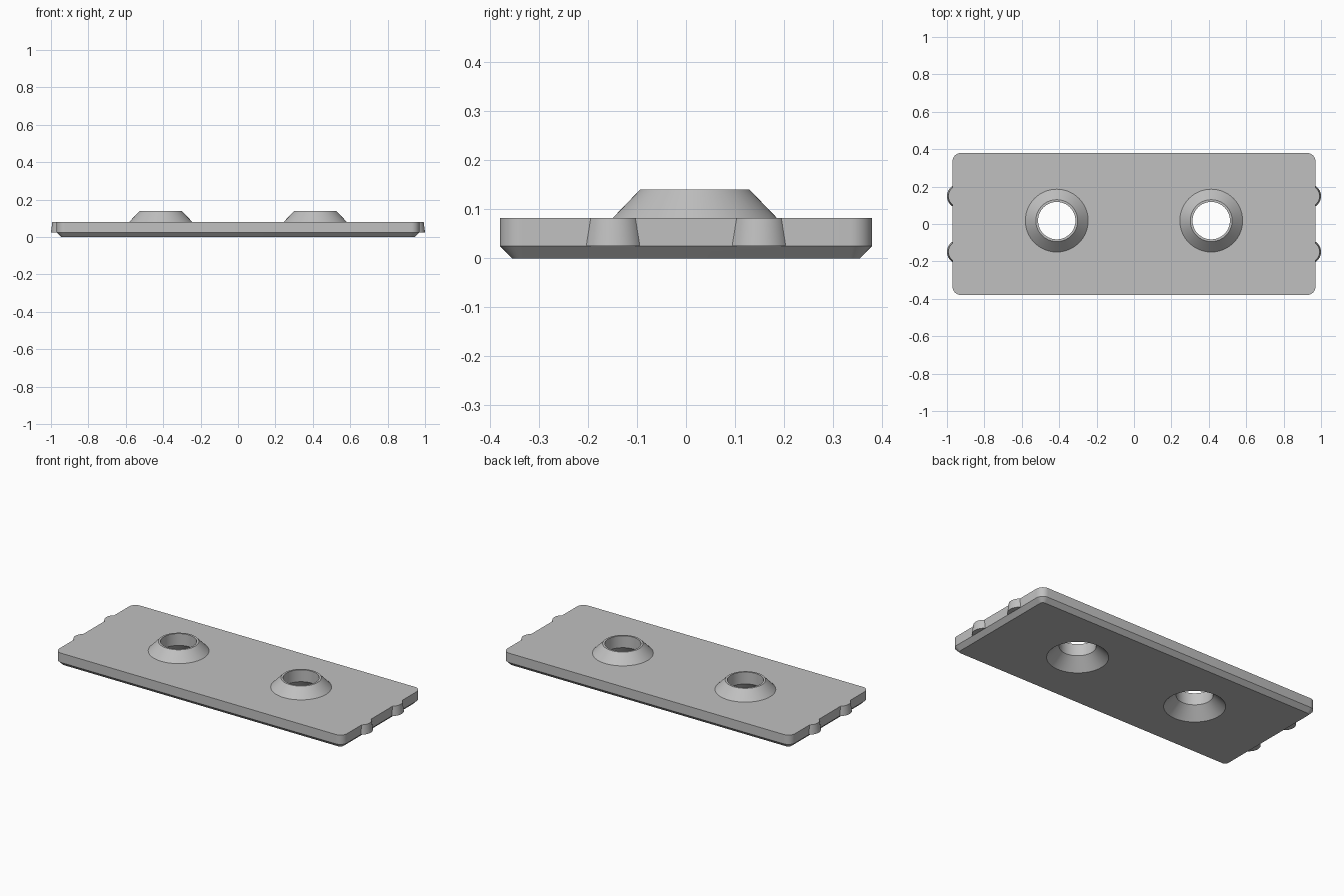
import bpy, bmesh, math

if "Cube" in bpy.data.objects:
    bpy.data.objects.remove(bpy.data.objects["Cube"])

TOP, CHAMFER = 0.082, 0.025          # plate top height, bottom chamfer
BOSS_Y = 0.018

grey = bpy.data.materials.new("plain grey")
grey.diffuse_color = (0.53, 0.53, 0.53, 1)
grey.use_nodes = True
grey.node_tree.nodes["Principled BSDF"].inputs["Base Color"].default_value = grey.diffuse_color


def loft(name, rings):
    """Closed solid from stacked rings of equal point count."""
    bm = bmesh.new()
    loops = [[bm.verts.new(p) for p in ring] for ring in rings]
    n = len(loops[0])
    for a, b in zip(loops, loops[1:]):
        for i in range(n):
            j = (i + 1) % n
            bm.faces.new((a[i], a[j], b[j], b[i]))
    bm.faces.new(loops[0][::-1])
    bm.faces.new(loops[-1])
    bmesh.ops.recalc_face_normals(bm, faces=bm.faces)
    mesh = bpy.data.meshes.new(name)
    bm.to_mesh(mesh)
    bm.free()
    mesh.materials.append(grey)
    obj = bpy.data.objects.new(name, mesh)
    bpy.context.collection.objects.link(obj)
    return obj


def circle(x, y, r, z, n=64):
    return [(x + r * math.cos(2 * math.pi * i / n),
             y + r * math.sin(2 * math.pi * i / n), z) for i in range(n)]


def rounded_rect(hx, hy, r, z, steps=8):
    pts = []
    for k, (sx, sy) in enumerate(((1, 1), (-1, 1), (-1, -1), (1, -1))):
        for i in range(steps + 1):
            a = (k + i / steps) * math.pi / 2
            pts.append((sx * (hx - r) + r * math.cos(a),
                        sy * (hy - r) + r * math.sin(a), z))
    return pts


def combine(target, other, operation):
    mod = target.modifiers.new(operation.lower(), "BOOLEAN")
    mod.operation, mod.solver, mod.object = operation, "EXACT", other
    bpy.context.view_layer.objects.active = target
    bpy.ops.object.modifier_apply(modifier=mod.name)
    bpy.data.objects.remove(other)


# Plate with rounded corners and a chamfered underside
plate = loft("mounting_plate", [
    rounded_rect(0.945, 0.355, 0.02, 0),
    rounded_rect(0.97, 0.38, 0.045, CHAMFER),
    rounded_rect(0.97, 0.38, 0.045, TOP)])

# Tapered grip bumps on both ends
for sx in (-1, 1):
    for sy in (-1, 1):
        bump = loft("grip_bump", [circle(sx * 0.935, sy * 0.149, 0.065, CHAMFER),
                                  circle(sx * 0.935, sy * 0.149, 0.0575, TOP)])
        combine(plate, bump, "UNION")

# Conical bosses, then countersunk through holes
for x in (-0.413, 0.413):
    boss = loft("boss", [circle(x, BOSS_Y, 0.188, 0.062),
                         circle(x, BOSS_Y, 0.168, TOP),
                         circle(x, BOSS_Y, 0.112, 0.14)])
    combine(plate, boss, "UNION")
    hole = loft("hole_cutter", [circle(x, BOSS_Y, 0.178, -0.01),
                                circle(x, BOSS_Y, 0.1, 0.068),
                                circle(x, BOSS_Y, 0.1, 0.2)])
    combine(plate, hole, "DIFFERENCE")

# Smooth curves, crisp edges
bpy.ops.object.select_all(action="DESELECT")
plate.select_set(True)
bpy.context.view_layer.objects.active = plate
bpy.ops.object.shade_smooth_by_angle(angle=math.radians(25))
